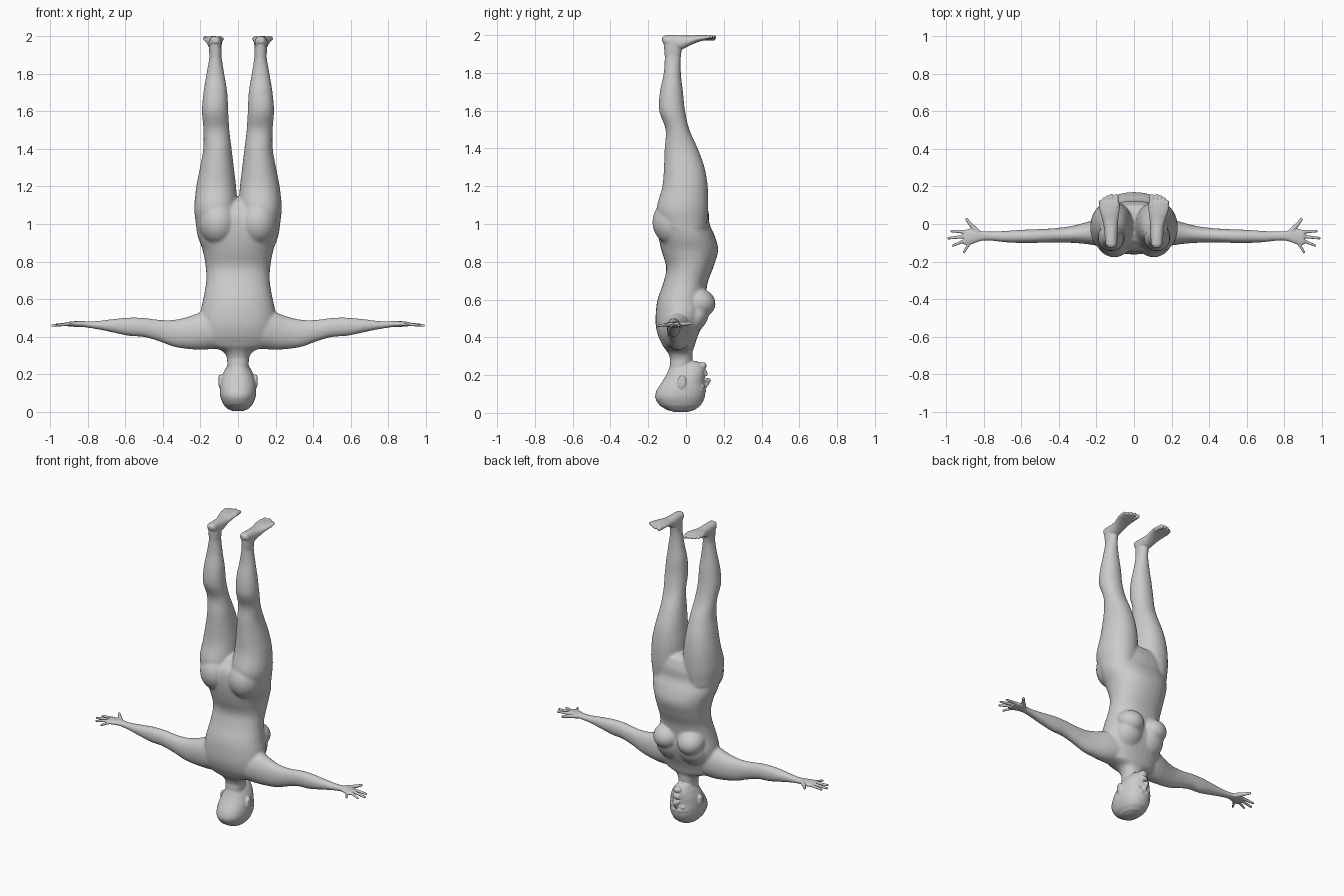
import bpy, bmesh, math
from mathutils import Vector, Matrix

skin = bpy.data.materials.new("plain grey")
skin.diffuse_color = (0.6, 0.6, 0.6, 1)


def loft(bm, axis, rows, n=32, power=2.2, steps=5):
    """Closed tube of rounded sections; row = position, a0, a1, b0, b1."""
    fine = []
    for i in range(len(rows) - 1):
        p = [rows[max(0, min(len(rows) - 1, i + k))] for k in (-1, 0, 1, 2)]
        for s in range(steps):
            t = s / steps
            fine.append([0.5 * (2 * b + (c - a) * t + (2 * a - 5 * b + 4 * c - d) * t * t
                                + (3 * b - a - 3 * c + d) * t ** 3) for a, b, c, d in zip(*p)])
            fine[-1][0] = p[1][0] + (p[2][0] - p[1][0]) * t
    fine.append(rows[-1])
    rings = []
    for t, a0, a1, b0, b1 in fine:
        ring = []
        for k in range(n):
            c, s = math.cos(math.tau * k / n), math.sin(math.tau * k / n)
            a = (a0 + a1) / 2 + (a1 - a0) / 2 * math.copysign(abs(c) ** (2 / power), c)
            b = (b0 + b1) / 2 + (b1 - b0) / 2 * math.copysign(abs(s) ** (2 / power), s)
            ring.append(bm.verts.new({"z": (a, b, t), "x": (t, a, b), "y": (a, t, b)}[axis]))
        rings.append(ring)
    for r, q in zip(rings, rings[1:]):
        for k in range(n):
            bm.faces.new((r[k], r[(k + 1) % n], q[(k + 1) % n], q[k]))
    bm.faces.new(rings[0][::-1])
    bm.faces.new(rings[-1])


def ball(bm, c, r, tilt=0):
    m = Matrix.Translation(c) @ Matrix.Rotation(tilt, 4, "X") @ Matrix.Diagonal((*r, 1))
    bmesh.ops.create_uvsphere(bm, u_segments=24, v_segments=16, radius=1, matrix=m)


def digit(bm, p, q, r0, r1):
    """Tapered rod with round ends."""
    p, q = Vector(p), Vector(q)
    d = q - p
    m = Matrix.Translation((p + q) / 2) @ d.to_track_quat("Z", "Y").to_matrix().to_4x4()
    bmesh.ops.create_cone(bm, cap_ends=True, segments=16, radius1=r0, radius2=r1,
                          depth=d.length, matrix=m)
    ball(bm, p, (r0,) * 3)
    ball(bm, q, (r1,) * 3)


def finish(name, bm, voxel, smooth):
    """Mirror, fuse and soften the overlapping forms."""
    bmesh.ops.recalc_face_normals(bm, faces=bm.faces)
    me = bpy.data.meshes.new(name)
    bm.to_mesh(me)
    bm.free()
    me.materials.append(skin)
    ob = bpy.data.objects.new(name, me)
    bpy.context.collection.objects.link(ob)
    ob.modifiers.new("mirror", "MIRROR").use_mirror_merge = False
    rm = ob.modifiers.new("fuse", "REMESH")
    rm.mode = "VOXEL"
    rm.voxel_size = voxel
    rm.use_smooth_shade = True
    sm = ob.modifiers.new("soften", "SMOOTH")
    sm.factor = 0.5
    sm.iterations = smooth


# Body: torso and neck
bm = bmesh.new()
loft(bm, "z", [
    (0.22, -.055, .055, -.085, .03), (0.29, -.06, .06, -.085, .035),
    (0.325, -.085, .085, -.10, .035), (0.35, -.16, .16, -.12, .045),
    (0.40, -.19, .19, -.145, .06), (0.46, -.20, .20, -.16, .085),
    (0.53, -.20, .20, -.16, .105), (0.60, -.185, .185, -.15, .105),
    (0.69, -.17, .17, -.12, .115), (0.77, -.172, .172, -.105, .145),
    (0.86, -.188, .188, -.13, .17), (0.93, -.213, .213, -.145, .155),
    (1.00, -.225, .225, -.15, .125), (1.06, -.225, .225, -.14, .12),
    (1.12, -.19, .19, -.09, .10), (1.14, -.15, .15, -.05, .07)])
# Chest and seat
ball(bm, (.088, .07, .585), (.085, .088, .075), -.35)
ball(bm, (.08, .05, .51), (.09, .065, .10), -.5)
ball(bm, (.105, -.06, 1.01), (.105, .118, .125))
# Leg
loft(bm, "z", [
    (0.98, .02, .222, -.13, .11), (1.08, .004, .233, -.155, .118),
    (1.20, .010, .222, -.125, .115), (1.30, .022, .203, -.117, .098),
    (1.40, .034, .185, -.113, .062), (1.50, .046, .184, -.108, .018),
    (1.60, .052, .192, -.142, -.005), (1.70, .057, .184, -.138, -.016),
    (1.80, .073, .168, -.118, -.027), (1.90, .088, .152, -.113, -.026),
    (1.96, .088, .156, -.12, -.01)], power=2.1)
# Arm
loft(bm, "x", [
    (.12, -.13, .04, .335, .55), (.20, -.115, .025, .33, .53),
    (.27, -.105, .005, .335, .505), (.34, -.10, -.012, .346, .49),
    (.42, -.098, -.022, .375, .49), (.50, -.10, -.027, .398, .50),
    (.58, -.102, -.03, .404, .502), (.68, -.098, -.036, .425, .492),
    (.76, -.09, -.040, .441, .483), (.82, -.09, -.036, .449, .483)], power=2.1)
finish("body", bm, .007, 10)

# Head: skull and face
bm = bmesh.new()
loft(bm, "z", [
    (0.004, -.03, .03, -.06, .01), (0.015, -.055, .055, -.10, .045),
    (0.04, -.078, .078, -.14, .078), (0.08, -.094, .094, -.163, .098),
    (0.12, -.097, .097, -.155, .103), (0.16, -.093, .093, -.13, .098),
    (0.20, -.082, .082, -.105, .10), (0.235, -.064, .064, -.09, .10),
    (0.262, -.045, .045, -.08, .085), (0.275, -.03, .03, -.06, .055)])
loft(bm, "z", [(0.18, -.055, .055, -.09, .03), (0.29, -.058, .058, -.084, .034)])
# Nose, lips, chin, brow and eye
digit(bm, (0, .10, .135), (0, .118, .172), .009, .014)
ball(bm, (.013, .105, .175), (.010, .012, .009))
ball(bm, (0, .104, .203), (.027, .012, .007))
ball(bm, (0, .102, .217), (.023, .012, .007))
ball(bm, (0, .088, .25), (.028, .022, .019))
digit(bm, (.018, .099, .117), (.055, .079, .12), .009, .008)
ball(bm, (.035, .087, .141), (.019, .013, .011))
# Ear
loft(bm, "x", [(.078, -.035, .0, .14, .20), (.094, -.042, .0, .135, .198),
               (.103, -.045, -.003, .132, .195)])
finish("head", bm, .005, 4)

# Hands: palm, fingers and thumb
bm = bmesh.new()
loft(bm, "x", [
    (.77, -.087, -.042, .444, .481), (.81, -.089, -.038, .450, .482),
    (.845, -.10, -.026, .452, .483), (.88, -.112, -.026, .453, .481),
    (.905, -.110, -.034, .455, .479)])
for p, q, r in [((.895, -.042, .468), (.972, -.038, .462), .010),
                ((.895, -.065, .468), (.988, -.076, .459), .010),
                ((.893, -.085, .468), (.965, -.115, .460), .0095),
                ((.875, -.100, .467), (.905, -.150, .461), .009)]:
    digit(bm, p, q, r, r * .7)
digit(bm, (.835, -.04, .468), (.868, -.005, .472), .015, .011)
digit(bm, (.868, -.005, .472), (.892, .025, .474), .011, .008)
finish("hands", bm, .004, 2)

# Feet: ankle, sole and toes
bm = bmesh.new()
loft(bm, "z", [(1.88, .088, .152, -.112, -.028), (1.93, .088, .154, -.116, -.02),
               (1.97, .092, .154, -.12, .0)])
loft(bm, "y", [
    (-.126, .105, .137, 1.965, 1.99), (-.11, .092, .150, 1.945, 1.999),
    (-.06, .088, .156, 1.92, 2.0), (-.02, .086, .160, 1.925, 1.998),
    (.02, .084, .168, 1.945, 1.997), (.06, .079, .180, 1.962, 2.0),
    (.10, .075, .188, 1.973, 2.0), (.122, .080, .184, 1.980, 1.999)])
for x, y, r in [(.093, .145, .014), (.118, .15, .0105), (.138, .143, .010),
                (.157, .133, .0095), (.174, .12, .009)]:
    digit(bm, (x, .095, 1.986), (x + .003, y, 1.999 - r), r, r)
finish("feet", bm, .004, 2)
